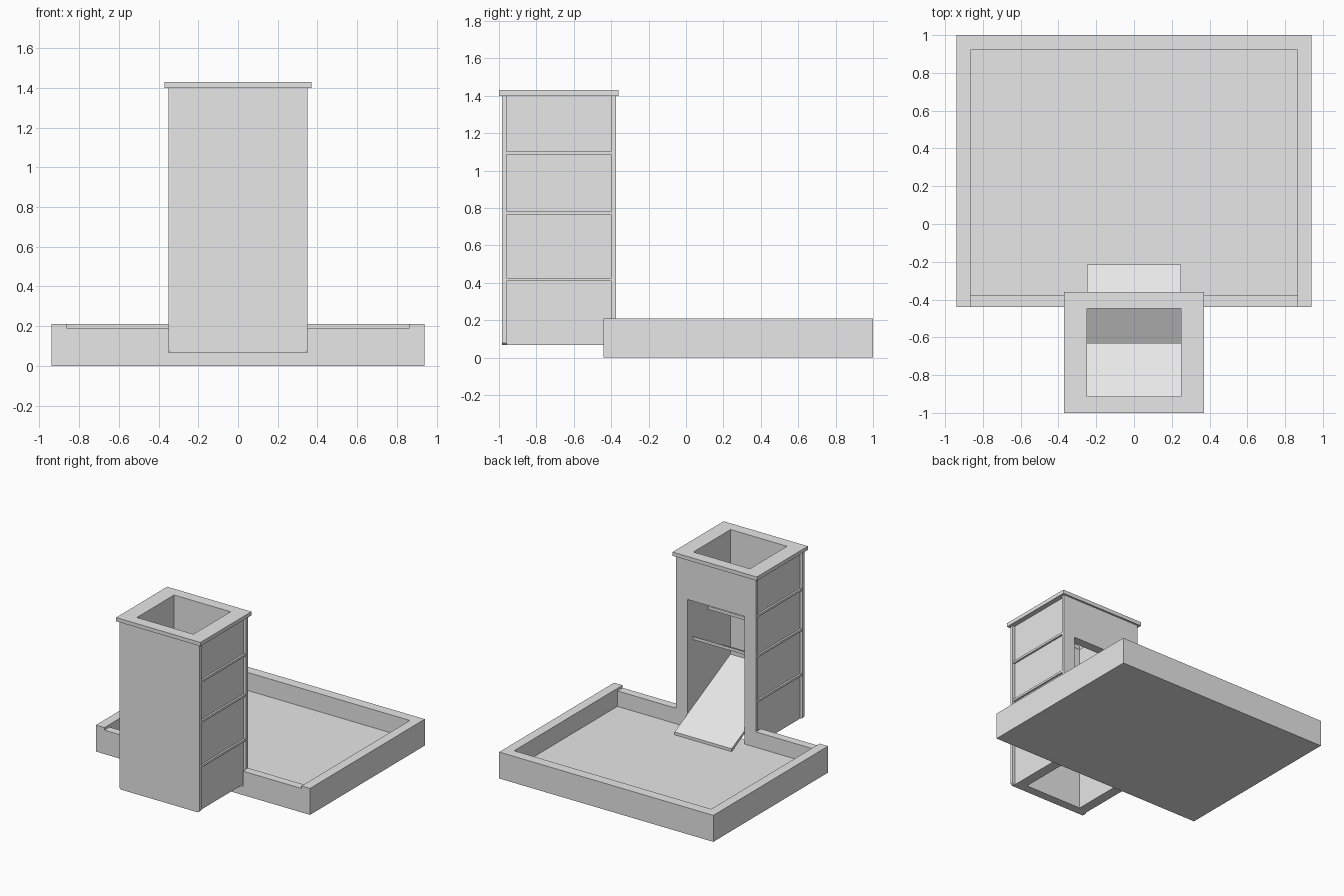
import bpy
import bmesh
from mathutils import Vector

if "Cube" in bpy.data.objects:
    bpy.data.objects.remove(bpy.data.objects["Cube"], do_unlink=True)

grey = bpy.data.materials.new("plain_grey")
grey.use_nodes = True
grey.diffuse_color = (0.8, 0.8, 0.8, 1)
grey.node_tree.nodes["Principled BSDF"].inputs["Base Color"].default_value = (0.8, 0.8, 0.8, 1)


def prism(name, points, axis, low, high):
    """Extrude a flat outline along x (outline y,z), y (outline x,z) or z (outline x,y)."""
    def place(a, b, c):
        return {"x": (c, a, b), "y": (a, c, b), "z": (a, b, c)}[axis]
    bm = bmesh.new()
    face = bm.faces.new([bm.verts.new(place(a, b, low)) for a, b in points])
    grown = bmesh.ops.extrude_face_region(bm, geom=[face])["geom"]
    shift = Vector(place(0, 0, high - low))
    bmesh.ops.translate(bm, vec=shift, verts=[v for v in grown if isinstance(v, bmesh.types.BMVert)])
    bmesh.ops.recalc_face_normals(bm, faces=bm.faces)
    mesh = bpy.data.meshes.new(name)
    bm.to_mesh(mesh)
    bm.free()
    mesh.materials.append(grey)
    obj = bpy.data.objects.new(name, mesh)
    bpy.context.collection.objects.link(obj)
    return obj


def box(name, x, y, z):
    outline = [(x[0], y[0]), (x[1], y[0]), (x[1], y[1]), (x[0], y[1])]
    return prism(name, outline, "z", *z)


def mirrored(name, x, y, z):
    """Matching boxes on the left (+x) and right (-x)."""
    box("left_" + name, x, y, z)
    box("right_" + name, (-x[1], -x[0]), y, z)


# Main sizes
W, IN_W = 0.94, 0.865
FRONT, IN_FRONT, IN_BACK, BACK = -0.44, -0.375, 0.92, 1.0
FLOOR, RIM, LOW_RIM = 0.067, 0.21, 0.19
TW, HOLE, TOP = 0.35, 0.25, 1.40

# Tray with a lowered front wall, open where the tower slots in
box("tray_floor", (-W, W), (FRONT, BACK), (0, FLOOR))
mirrored("tray_wall", (IN_W, W), (FRONT, BACK), (FLOOR, RIM))
box("tray_back_wall", (-IN_W, IN_W), (IN_BACK, BACK), (FLOOR, RIM))
mirrored("tray_front_wall", (TW, IN_W), (FRONT, IN_FRONT), (FLOOR, LOW_RIM))

# Tower front panel with clipped lower corners
c = 0.012
prism("tower_front_panel",
      [(-TW + c, FLOOR), (TW - c, FLOOR), (TW, FLOOR + c), (TW, TOP), (-TW, TOP), (-TW, FLOOR + c)],
      "y", -0.985, -0.96)
box("tower_front_lining", (-0.33, 0.33), (-0.96, -0.915), (FLOOR, TOP))

# Tower back panel with a tall doorway
DOOR = 1.08


def arch(name, half, low, high):
    prism(name,
          [(-half, FLOOR), (-HOLE, FLOOR), (-HOLE, DOOR), (HOLE, DOOR),
           (HOLE, FLOOR), (half, FLOOR), (half, TOP), (-half, TOP)],
          "y", low, high)


arch("tower_back_panel", TW, -0.40, -0.375)
arch("tower_back_lining", 0.33, -0.445, -0.40)

# Recessed tower sides with thin ridges
mirrored("tower_side", (HOLE, 0.33), (-0.915, -0.445), (FLOOR, TOP))
mirrored("tower_side_skin", (0.32, 0.33), (-0.96, -0.40), (FLOOR, TOP))
for level in (0.41, 0.765, 1.085):
    mirrored("side_ridge", (0.33, 0.345), (-0.96, -0.40), (level, level + 0.017))

# Overhanging cap with a square opening
CAP = (TOP, 1.43)
mirrored("cap_side", (HOLE - 0.002, 0.37), (-1.0, -0.36), CAP)
box("cap_front", (-HOLE, HOLE), (-1.0, -0.913), CAP)
box("cap_back", (-HOLE, HOLE), (-0.447, -0.36), CAP)


# Sloping baffles and exit ramp: upper end, lower end, in y and z
def slope(name, upper, lower, thick=0.025):
    (y1, z1), (y2, z2) = upper, lower
    prism(name, [(y1, z1), (y2, z2), (y2, z2 - thick), (y1, z1 - thick)], "x", -HOLE, HOLE)


slope("upper_baffle", (-0.915, 1.085), (-0.63, 0.93))
slope("middle_baffle", (-0.445, 0.76), (-0.73, 0.605))
slope("exit_ramp", (-0.915, 0.44), (-0.215, 0.09))
